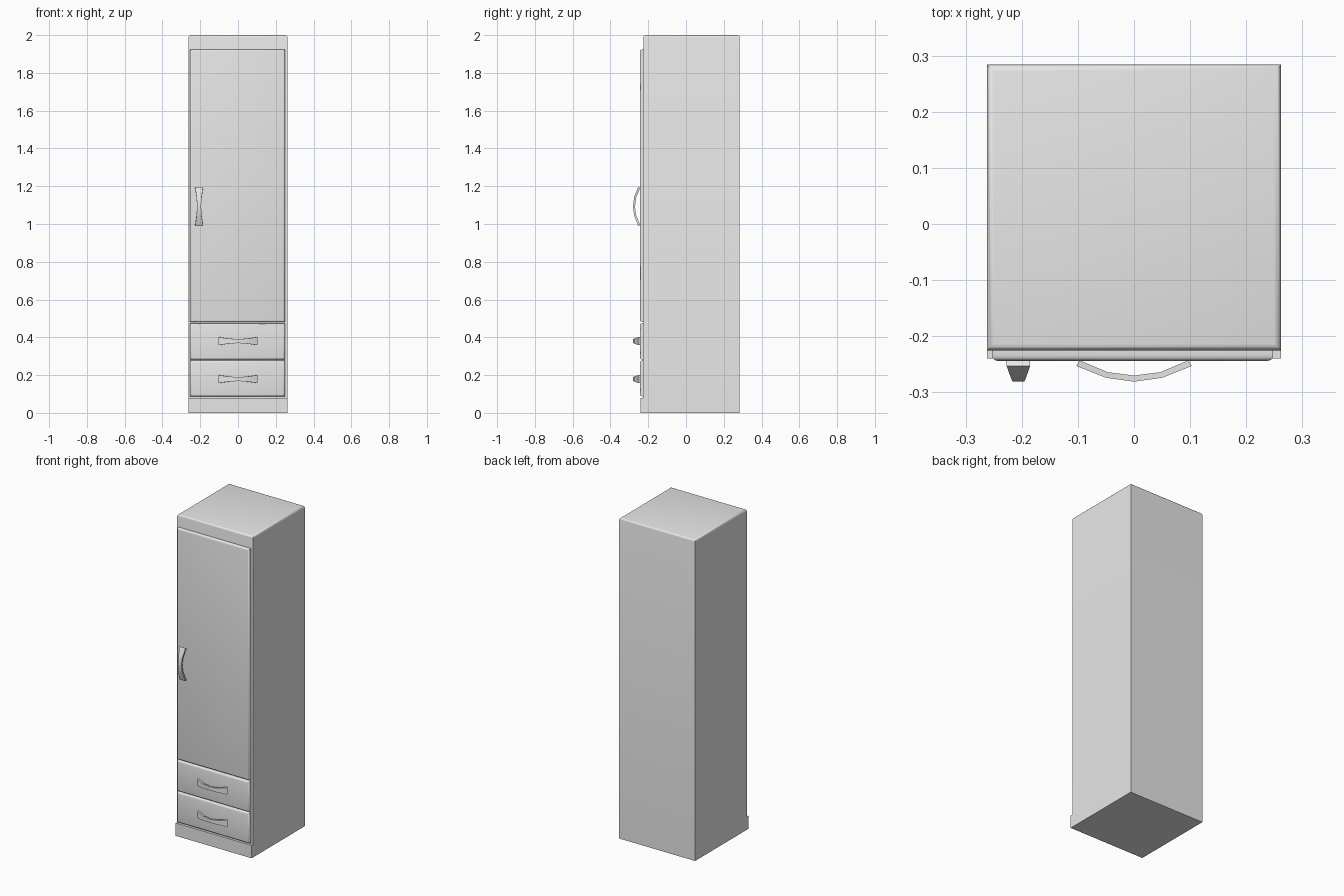
import bpy, bmesh
from mathutils import Vector

old = bpy.data.objects.get("Cube")
if old:
    bpy.data.objects.remove(old, do_unlink=True)

GREY = (0.8, 0.8, 0.8, 1)
grey = bpy.data.materials.new("plain grey")
grey.use_nodes = True
grey.diffuse_color = GREY
grey.node_tree.nodes["Principled BSDF"].inputs["Base Color"].default_value = GREY


def finish(name, bm, smooth=True):
    bmesh.ops.recalc_face_normals(bm, faces=bm.faces)
    mesh = bpy.data.meshes.new(name)
    bm.to_mesh(mesh)
    bm.free()
    mesh.materials.append(grey)
    ob = bpy.data.objects.new(name, mesh)
    bpy.context.collection.objects.link(ob)
    if smooth:
        bpy.ops.object.select_all(action='DESELECT')
        ob.select_set(True)
        bpy.context.view_layer.objects.active = ob
        bpy.ops.object.shade_smooth_by_angle(angle=0.6)
    return ob


def box(name, low, high, rounded=None, width=0.012):
    """Box between two corners; edges whose both ends pass the test are rounded."""
    low, high = Vector(low), Vector(high)
    bm = bmesh.new()
    bmesh.ops.create_cube(bm, size=1)
    for v in bm.verts:
        v.co = (low + high) / 2 + v.co * (high - low)
    if rounded:
        edges = [e for e in bm.edges if all(rounded(v.co) for v in e.verts)]
        bmesh.ops.bevel(bm, geom=edges, offset=width, segments=3,
                        profile=0.5, affect='EDGES')
    return finish(name, bm)


# Carcass with rounded top rim, and plinth board
box("cabinet_body", (-0.262, -0.225, 0), (0.262, 0.284, 2), lambda c: c.z > 1.9)
box("plinth", (-0.262, -0.24, 0), (0.262, -0.224, 0.08))

# Door and drawer fronts, rounded towards the viewer
fronts = {"door": (0.481, 1.923), "upper_drawer": (0.283, 0.474),
          "lower_drawer": (0.088, 0.277)}
for name, (bottom, top) in fronts.items():
    box(name, (-0.253, -0.244, bottom), (0.248, -0.224, top),
        lambda c: c.y < -0.23, 0.01)


def handle(name, x, z, upright=False):
    """Bowed strip, narrow in the middle and flared at both ends."""
    # along, outer depth, inner along, inner depth, half width
    stations = [(0.103, 0.253, 0.097, 0.243, 0.021),
                (0.05, 0.274, 0.047, 0.264, 0.0135),
                (0, 0.281, 0, 0.27, 0.0105)]
    mirrored = [(-a, d, -b, e, w) for a, d, b, e, w in stations[:-1]]
    rings = []
    bm = bmesh.new()
    for a, d, b, e, w in stations + mirrored[::-1]:
        ring = []
        for along, depth, side in ((a, d, -w), (a, d, w), (b, e, w), (b, e, -w)):
            dx, dz = (side, along) if upright else (along, side)
            ring.append(bm.verts.new((x + dx, -depth, z + dz)))
        rings.append(ring)
    for r, s in zip(rings, rings[1:]):
        for i in range(4):
            j = (i + 1) % 4
            bm.faces.new((r[i], r[j], s[j], s[i]))
    bm.faces.new(rings[0])
    bm.faces.new(rings[-1])
    return finish(name, bm)


handle("door_handle", -0.206, 1.093, True)
handle("upper_drawer_handle", 0, 0.38)
handle("lower_drawer_handle", 0, 0.179)
